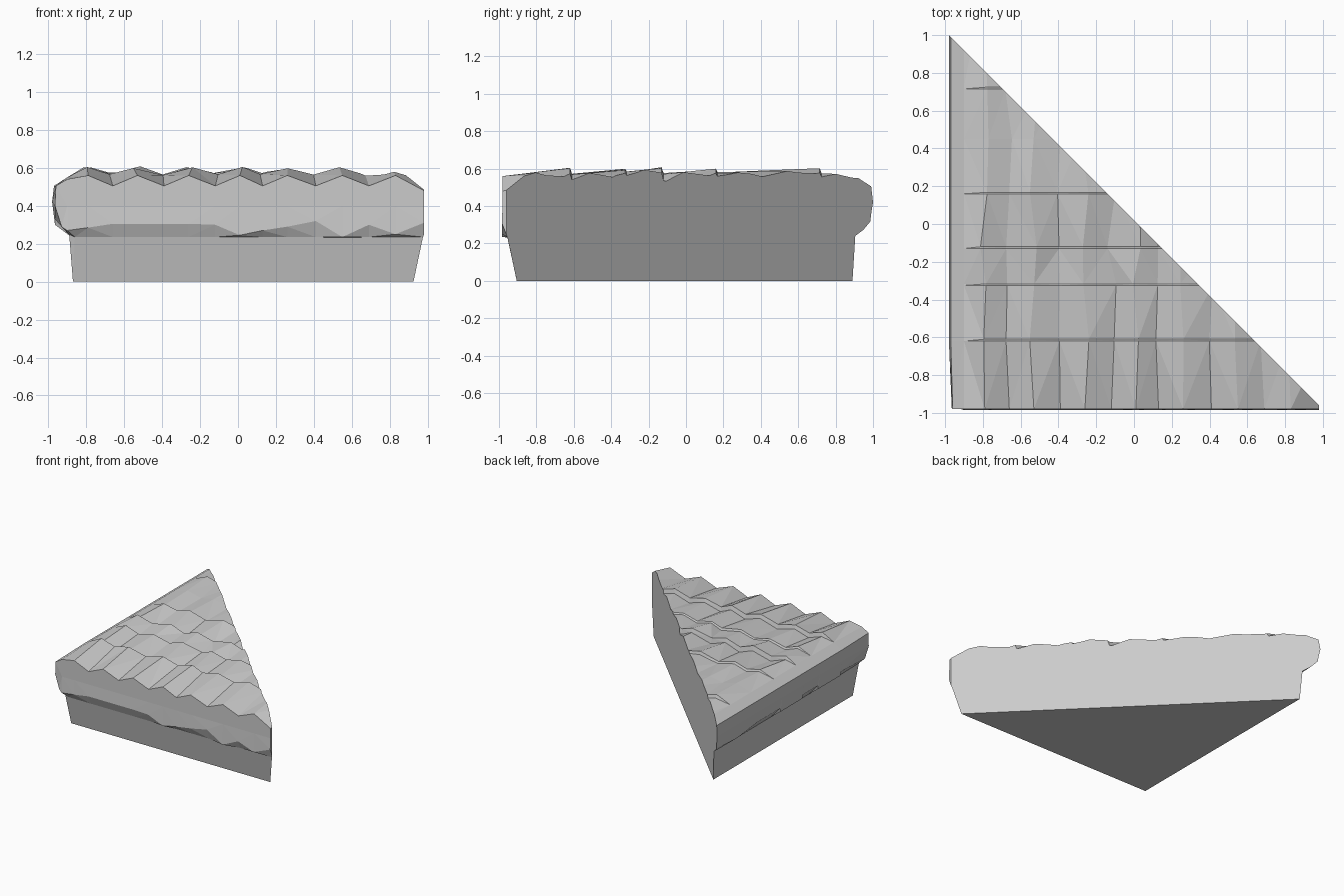
import bpy, bmesh, random
from mathutils import Vector

if "Cube" in bpy.data.objects:
    bpy.data.objects.remove(bpy.data.objects["Cube"])

random.seed(4)

stone = bpy.data.materials.new("grey_stone")
stone.diffuse_color = (0.6, 0.6, 0.6, 1)
stone.use_nodes = True
stone.node_tree.nodes["Principled BSDF"].inputs["Base Color"].default_value = stone.diffuse_color

# Column positions: rim, bevel, then alternating ridges and valleys
xs = [-0.96, -0.90, -0.79, -0.66, -0.53, -0.39, -0.26, -0.12, 0.01,
      0.13, 0.26, 0.41, 0.55, 0.69, 0.83, 0.98, 1.2]
# Lower edge of the front lip at each column
lip = [0.30, 0.27, 0.285, 0.305, 0.305, 0.305, 0.305, 0.30, 0.245,
       0.27, 0.29, 0.32, 0.235, 0.30, 0.25, 0.31, 0.31]
# Shingle rows: y, ridge height, valley height (pairs form the steps)
rows = [(-0.98, 0.56, 0.505),
        (-0.62, 0.603, 0.565), (-0.61, 0.57, 0.53),
        (-0.325, 0.597, 0.565), (-0.317, 0.582, 0.55),
        (-0.13, 0.605, 0.57), (-0.12, 0.575, 0.53),
        (0.16, 0.597, 0.565), (0.168, 0.58, 0.55),
        (0.45, 0.59, 0.56),
        (0.715, 0.60, 0.575), (0.725, 0.575, 0.55),
        (1.2, 0.56, 0.54)]

bm = bmesh.new()

# Roof surface
grid = []
shift = [0] * len(xs)
for j, (y, ridge, valley) in enumerate(rows):
    if j and rows[j][0] - rows[j - 1][0] > 0.05:
        shift = [random.uniform(-0.025, 0.025) for _ in xs]
    line = []
    for i, x in enumerate(xs):
        z = ridge if i % 2 == 0 else valley
        if i == 0:
            x, z = (-0.96 if j == 0 else -0.97), 0.505
        elif i == 1:
            z = 0.54 if j == 0 else 0.55
        elif i >= 15 and j == 0:
            z = 0.48 if i == 15 else 0.42
        elif j:
            x += shift[i]
            z += random.uniform(-0.006, 0.003)
        line.append(bm.verts.new((x, y, z)))
    grid.append(line)
for a, b in zip(grid, grid[1:]):
    for i in range(len(xs) - 1):
        bm.faces.new((a[i], a[i + 1], b[i + 1], b[i]))

# Walls: each rim vertex carries a vertical profile (side, lip, underside, base)
stacks = []
for i in reversed(range(1, len(xs))):
    x, inner = xs[i], max(xs[i], -0.86)
    stacks.append((grid[0][i], [(x, -0.98, 0.40), (x, -0.985, lip[i]),
                   (inner, -0.955, min(0.235, lip[i] - 0.003)), (inner, -0.905, 0)]))
stacks.append((grid[0][0], [(-0.965, -0.975, 0.40), (-0.93, -0.975, 0.29),
               (-0.89, -0.955, 0.25), (-0.87, -0.905, 0)]))
for j in range(1, len(rows)):
    y = rows[j][0]
    low = 0.30 if (j // 2) % 2 else 0.33
    stacks.append((grid[j][0], [(-0.98, y, 0.42), (-0.965, y, low),
                   (-0.885, y, 0.24), (-0.87, y, 0)]))
columns = [[top] + [bm.verts.new(p) for p in pts] for top, pts in stacks]
for a, b in zip(columns, columns[1:]):
    for k in range(4):
        bm.faces.new((a[k], b[k], b[k + 1], a[k + 1]))

# Underside
bm.faces.new([c[-1] for c in columns])
bmesh.ops.triangulate(bm, faces=bm.faces[:])


def slice_solid(co, no):
    """Cut away everything beyond a plane and cap the opening."""
    geom = bm.verts[:] + bm.edges[:] + bm.faces[:]
    bmesh.ops.bisect_plane(bm, geom=geom, dist=1e-5, plane_co=co,
                           plane_no=no, clear_outer=True)
    bmesh.ops.remove_doubles(bm, verts=bm.verts[:], dist=1e-4)
    bmesh.ops.holes_fill(bm, edges=[e for e in bm.edges if e.is_boundary], sides=0)


# Diagonal cut face, then the blunt right tip
slice_solid(Vector((0.01, 0.01, 0)), Vector((1, 1, 0)).normalized())
slice_solid(Vector((0.98, 0, 0)), Vector((1, 0, 0)))
bmesh.ops.recalc_face_normals(bm, faces=bm.faces[:])

mesh = bpy.data.meshes.new("roof_corner")
bm.to_mesh(mesh)
bm.free()
mesh.materials.append(stone)
roof = bpy.data.objects.new("roof_corner", mesh)
bpy.context.collection.objects.link(roof)
